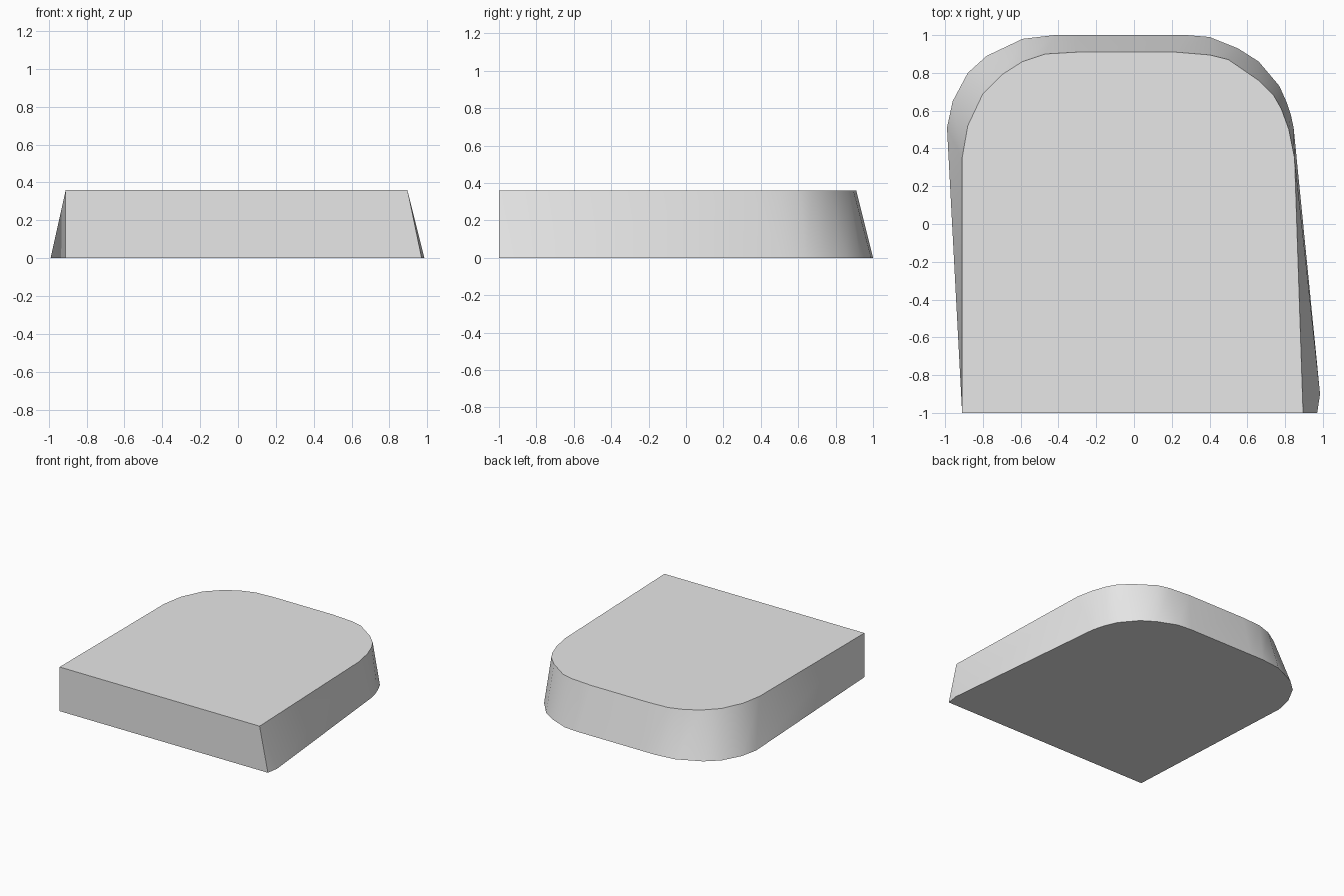
import bpy
import bmesh
import math

cube = bpy.data.objects.get("Cube")
if cube:
    bpy.data.objects.remove(cube, do_unlink=True)

HEIGHT = 0.36

# Outlines run from the front on -x, round the back, to the front on +x
BOTTOM = [(-0.91, -1), (-0.99, 0.51), (-0.96, 0.65), (-0.88, 0.8), (-0.78, 0.89),
          (-0.59, 0.98), (-0.42, 1), (-0.3, 1), (0.28, 1), (0.4, 0.99), (0.55, 0.93),
          (0.66, 0.86), (0.77, 0.73), (0.81, 0.64), (0.83, 0.58), (0.845, 0.51),
          (0.985, -0.9), (0.97, -1)]
TOP = [(-0.91, -1), (-0.91, 0.35), (-0.88, 0.52), (-0.8, 0.69), (-0.7, 0.79),
       (-0.59, 0.86), (-0.47, 0.9), (-0.3, 0.91), (0.22, 0.91), (0.4, 0.895),
       (0.5, 0.87), (0.66, 0.76), (0.74, 0.68), (0.78, 0.61), (0.82, 0.5),
       (0.85, 0.35), (0.895, -1)]

grey = bpy.data.materials.new("plain grey")
grey.use_nodes = True
grey.diffuse_color = (0.8, 0.8, 0.8, 1)
grey.node_tree.nodes["Principled BSDF"].inputs["Base Color"].default_value = grey.diffuse_color

bm = bmesh.new()
low = [bm.verts.new((x, y, 0)) for x, y in BOTTOM]
high = [bm.verts.new((x, y, HEIGHT)) for x, y in TOP]

# Flat base, flat top and straight front wall
bm.faces.new(low)
bm.faces.new(high)
bm.faces.new((low[0], low[-1], high[-1], high[0]))

# Tapered side and back wall, each panel split on the same diagonal
for i in range(len(high) - 1):
    bm.faces.new((low[i], low[i + 1], high[i]))
    bm.faces.new((high[i], low[i + 1], high[i + 1]))
bm.faces.new((low[-2], low[-1], high[-1]))
bmesh.ops.recalc_face_normals(bm, faces=bm.faces[:])

mesh = bpy.data.meshes.new("rounded_slab")
bm.to_mesh(mesh)
bm.free()
mesh.materials.append(grey)
slab = bpy.data.objects.new("rounded_slab", mesh)
bpy.context.collection.objects.link(slab)

# Smooth the rounded wall, keep the rims sharp
bpy.ops.object.select_all(action='DESELECT')
slab.select_set(True)
bpy.context.view_layer.objects.active = slab
bpy.ops.object.shade_smooth_by_angle(angle=math.radians(30))
